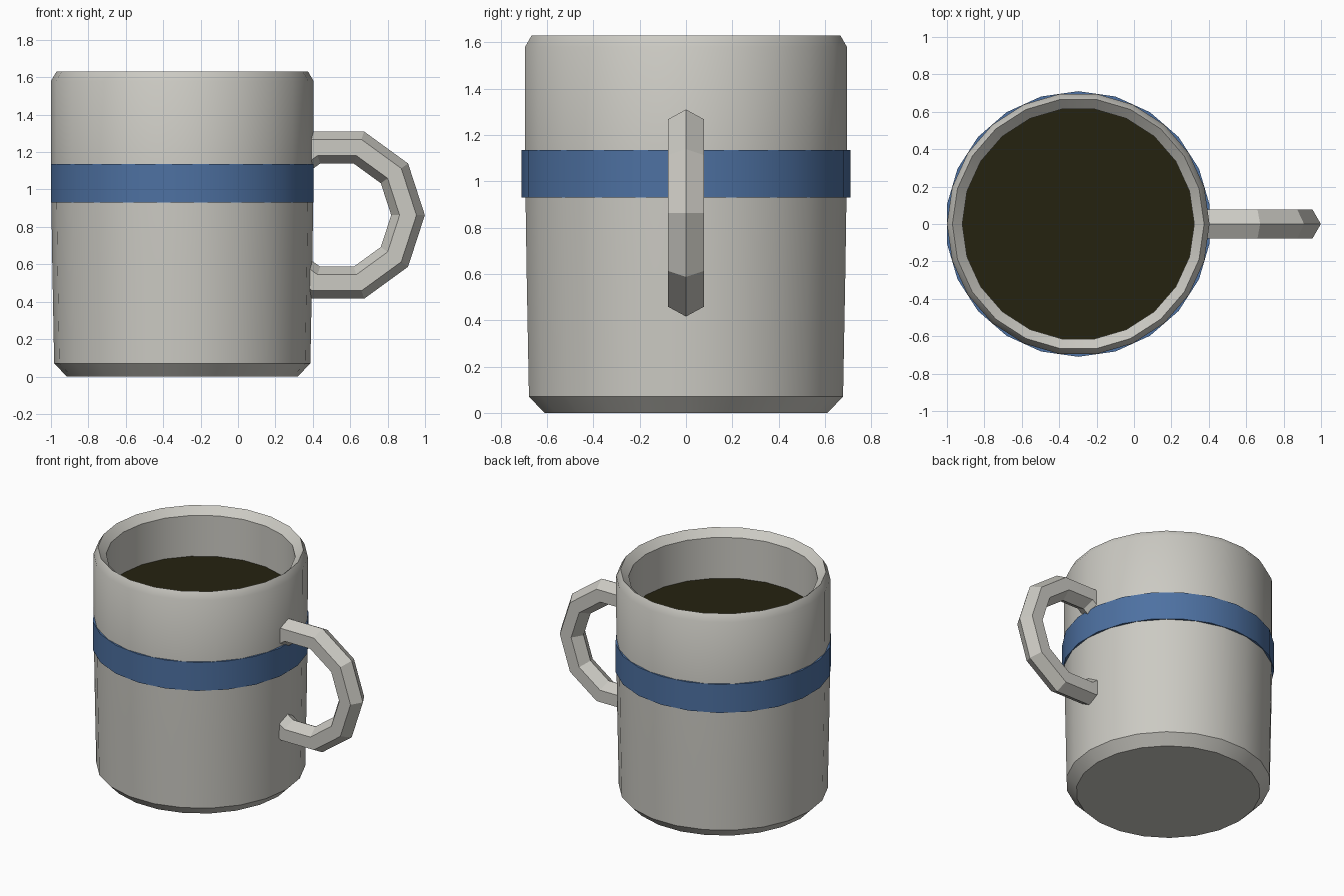
import bpy, bmesh, math

if "Cube" in bpy.data.objects:
    bpy.data.objects.remove(bpy.data.objects["Cube"])

SIDES = 22
CX = -0.298          # mug axis
STEP = 2 * math.pi / SIDES


def material(name, rgb):
    m = bpy.data.materials.new(name)
    m.diffuse_color = (*rgb, 1)
    m.use_nodes = True
    m.node_tree.nodes["Principled BSDF"].inputs["Base Color"].default_value = m.diffuse_color
    return m


def finish(name, bm, mat, smooth):
    bmesh.ops.recalc_face_normals(bm, faces=bm.faces)
    mesh = bpy.data.meshes.new(name)
    bm.to_mesh(mesh)
    bm.free()
    mesh.materials.append(mat)
    ob = bpy.data.objects.new(name, mesh)
    bpy.context.collection.objects.link(ob)
    if smooth:
        bpy.ops.object.select_all(action='DESELECT')
        ob.select_set(True)
        bpy.context.view_layer.objects.active = ob
        bpy.ops.object.shade_smooth_by_angle(angle=math.radians(30))
    return ob


def bridge(bm, a, b):
    n = len(a)
    for i in range(n):
        j = (i + 1) % n
        bm.faces.new((a[i], a[j], b[j], b[i]))


def lathe(name, profile, mat, turn=0.0, closed=False):
    """Spin (radius, z) points round the mug axis; cap the ends or close the loop."""
    bm = bmesh.new()
    rings = [[bm.verts.new((CX + r * math.cos(i * STEP + turn),
                            r * math.sin(i * STEP + turn), z))
              for i in range(SIDES)] for r, z in profile]
    for a, b in zip(rings, rings[1:]):
        bridge(bm, a, b)
    if closed:
        bridge(bm, rings[-1], rings[0])
    else:
        bm.faces.new(rings[0])
        bm.faces.new(rings[-1])
    return finish(name, bm, mat, True)


ceramic = material("warm white ceramic", (0.60, 0.59, 0.545))
blue = material("blue glaze", (0.075, 0.165, 0.36))
coffee = material("dark coffee", (0.018, 0.016, 0.005))

# Mug body: chamfered foot, slightly tapered wall, bevelled rim, hollow inside
lathe("mug_body", [(0.617, 0), (0.685, 0.07), (0.695, 0.6), (0.701, 1.0),
                   (0.702, 1.58), (0.673, 1.63), (0.62, 1.58), (0.62, 0.1)], ceramic)

# Blue band, turned half a step against the body
lathe("blue_band", [(0.68, 0.93), (0.71, 0.93), (0.71, 1.135), (0.68, 1.135)],
      blue, turn=STEP / 2, closed=True)

# Coffee surface
lathe("coffee", [(0.63, 1.26), (0.63, 1.285)], coffee)

# Handle: hexagonal section swept round part of a ten-sided ring
bm = bmesh.new()
rings = []
for deg in (-126, -108, -72, -36, 0, 36, 72, 108, 126):
    t = math.radians(deg)
    k = math.cos(math.radians(18)) if abs(deg) == 126 else 1.0
    ring = []
    for i in range(6):
        p = i * math.pi / 3
        r = (0.38 + 0.09 * math.cos(p)) * k
        ring.append(bm.verts.new((0.529 + r * math.cos(t), 0.09 * math.sin(p),
                                  0.863 + r * math.sin(t))))
    rings.append(ring)
for a, b in zip(rings, rings[1:]):
    bridge(bm, a, b)
bm.faces.new(rings[0])
bm.faces.new(rings[-1])
finish("handle", bm, ceramic, False)
